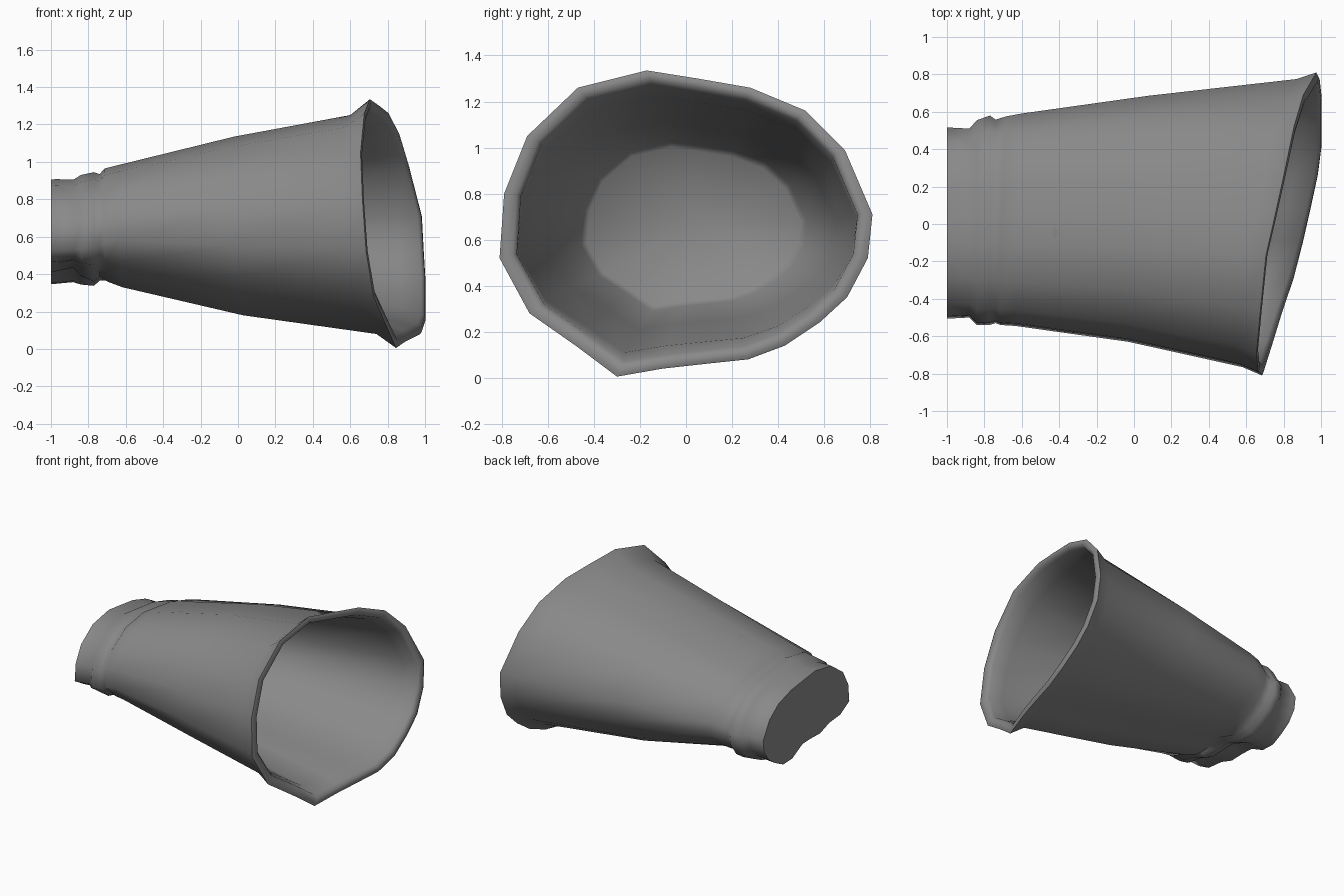
import bpy, bmesh
from math import radians

# Crushed rim outline: (x, y, z) around the mouth
RIM = [(.71, -.17, 1.335), (.76, .05, 1.30), (.81, .28, 1.26), (.86, .52, 1.16),
       (.91, .69, .99), (.98, .81, .71), (.99, .79, .52), (1.0, .70, .35),
       (1.0, .58, .24), (1.0, .43, .14), (.98, .27, .08), (.94, .08, .06),
       (.90, -.10, .04), (.85, -.30, .005), (.79, -.48, .14), (.73, -.68, .28),
       (.69, -.81, .52), (.67, -.79, .80), (.66, -.69, 1.05), (.68, -.47, 1.26)]
# Dent strength underneath, per rim vertex
DENT = {10: .25, 11: .8, 12: .9, 13: 1.0, 14: .8, 15: .4}

bm = bmesh.new()


def loop(x, tilt, y0, y1, z0, z1, dent=0.0):
    """Rim outline rescaled to the given box; tilt keeps the slanted mouth."""
    verts = []
    for i, (rx, ry, rz) in enumerate(RIM):
        y = y0 + (y1 - y0) * (ry + .81) / 1.62
        z = z0 + (z1 - z0) * (rz - .005) / 1.33
        d = dent * DENT.get(i, 0)
        verts.append(bm.verts.new((x + tilt * (rx - .83), y * (1 - d), z + d)))
    return verts


def bridge(a, b):
    n = len(a)
    for i in range(n):
        j = (i + 1) % n
        bm.faces.new((a[i], a[j], b[j], b[i]))


loops = [
    # base and crumpled neck
    loop(-1.0, 0, -.505, .515, .285, .905, .13),
    loop(-.975, 0, -.505, .515, .285, .908, .13),
    loop(-.88, 0, -.50, .51, .295, .905, .14),
    loop(-.84, 0, -.54, .555, .28, .93, .11),
    loop(-.77, 0, -.54, .58, .28, .945, .08),
    loop(-.74, 0, -.53, .558, .31, .935, .08),
    loop(-.70, .1, -.54, .575, .32, .965, .04),
    loop(-.62, .1, -.545, .59, .33, .985),
    # tapered outer wall
    loop(.02, .35, -.63, .685, .18, 1.135),
    loop(.72, 1, -.765, .775, .08, 1.25),
    # flared, rounded lip
    loop(.825, 1, -.81, .81, .005, 1.335),
    loop(.833, 1, -.79, .79, .022, 1.318),
    loop(.83, 1, -.755, .76, .05, 1.295),
    loop(.81, 1, -.735, .745, .07, 1.275),
    # inner wall and floor
    loop(.70, 1, -.73, .74, .11, 1.225),
    loop(.02, .35, -.60, .655, .21, 1.105),
    loop(-.42, .1, -.455, .525, .29, 1.03),
    loop(-.45, .1, -.43, .50, .315, 1.00),
]
for a, b in zip(loops, loops[1:]):
    bridge(a, b)

# closed base disc
bm.faces.new(loops[0])
# inner floor, slightly dished
mid = bm.verts.new((-.48, .04, .67))
last = loops[-1]
for i in range(len(last)):
    bm.faces.new((last[i], last[(i + 1) % len(last)], mid))
bmesh.ops.recalc_face_normals(bm, faces=bm.faces)

mesh = bpy.data.meshes.new("crushed_cup")
bm.to_mesh(mesh)
bm.free()
cup = bpy.data.objects.new("crushed_cup", mesh)
bpy.context.collection.objects.link(cup)

# dark grey plastic
grey = bpy.data.materials.new("grey_plastic")
grey.diffuse_color = (.25, .25, .25, 1)
mesh.materials.append(grey)

bpy.context.view_layer.objects.active = cup
cup.select_set(True)
bpy.ops.object.shade_smooth_by_angle(angle=radians(75))
